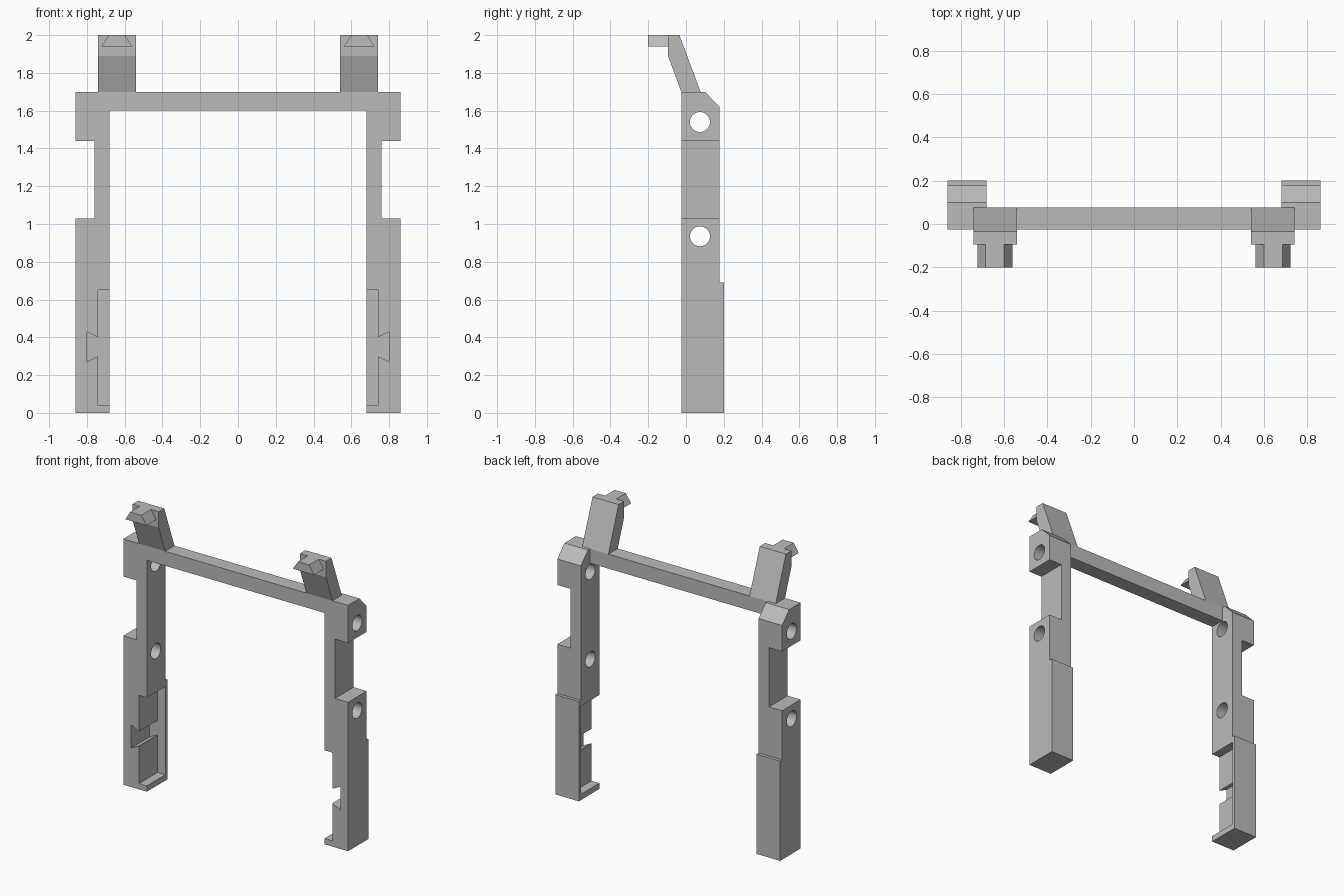
import bpy, bmesh, math
from mathutils import Vector

if "Cube" in bpy.data.objects:
    bpy.data.objects.remove(bpy.data.objects["Cube"], do_unlink=True)

grey = bpy.data.materials.new("plain grey")
grey.use_nodes = True
colour = (0.5, 0.5, 0.5, 1)
grey.diffuse_color = colour
grey.node_tree.nodes["Principled BSDF"].inputs["Base Color"].default_value = colour


def prism(name, points, axis, start, end, side=1):
    """Extrude an outline: (x, z) points along y, or (y, z) points along x."""
    def place(p, depth):
        v = Vector((p[0], depth, p[1]) if axis == "y" else (depth, p[0], p[1]))
        v.x *= side
        return v
    bm = bmesh.new()
    face = bm.faces.new([bm.verts.new(place(p, start)) for p in points])
    grown = bmesh.ops.extrude_face_region(bm, geom=[face])["geom"]
    verts = [g for g in grown if isinstance(g, bmesh.types.BMVert)]
    offset = place((0, 0), end) - place((0, 0), start)
    bmesh.ops.translate(bm, verts=verts, vec=offset)
    bmesh.ops.recalc_face_normals(bm, faces=bm.faces)
    mesh = bpy.data.meshes.new(name)
    bm.to_mesh(mesh)
    bm.free()
    mesh.materials.append(grey)
    obj = bpy.data.objects.new(name, mesh)
    bpy.context.collection.objects.link(obj)
    return obj


def rect(a0, b0, a1, b1):
    return [(a0, b0), (a1, b0), (a1, b1), (a0, b1)]


def circle(y, z, radius, count=32):
    turn = 2 * math.pi / count
    return [(y + radius * math.cos(i * turn), z + radius * math.sin(i * turn)) for i in range(count)]


def cut(target, cutter):
    cutter.hide_render = True
    mod = target.modifiers.new("cut", "BOOLEAN")
    mod.operation, mod.solver, mod.object = "DIFFERENCE", "EXACT", cutter
    bpy.ops.object.select_all(action="DESELECT")
    bpy.context.view_layer.objects.active = target
    target.select_set(True)
    bpy.ops.object.modifier_apply(modifier=mod.name)
    bpy.data.objects.remove(cutter, do_unlink=True)


INNER, OUTER, FRONT, BACK, TOP = 0.68, 0.86, -0.025, 0.178, 1.7

# Post outline: outer clip recess, inner pocket and dovetail slot
post_outline = [
    (INNER, 0), (OUTER, 0), (OUTER, 1.03), (0.76, 1.03), (0.76, 1.44),
    (OUTER, 1.44), (OUTER, TOP), (INNER, TOP), (INNER, 0.65), (0.74, 0.65),
    (0.74, 0.4), (0.8, 0.43), (0.8, 0.27), (0.74, 0.3), (0.74, 0.04), (INNER, 0.04)]
arm_outline = [(FRONT, TOP), (0.077, TOP), (-0.035, 2), (-0.095, 2), (-0.095, 1.89)]
hook_outline = [(0.56, 1.94), (0.722, 1.94), (0.685, 2), (0.6, 2)]

for side, label in ((1, "left"), (-1, "right")):
    post = prism(label + "_post", post_outline, "y", FRONT, BACK, side)
    # Sloped back corner and the two cross holes
    cut(post, prism("corner_cutter", [(0.1, TOP), (BACK, 1.62), (0.3, 1.62), (0.3, 1.8), (0.1, 1.8)],
                    "x", 0.6, 0.95, side))
    for height in (0.935, 1.54):
        cut(post, prism("hole_cutter", circle(0.074, height, 0.053), "x", 0.6, 0.95, side))
    bpy.ops.object.shade_smooth_by_angle(angle=math.radians(25))

    # Thin plate closing the pocket, slanted arm and dovetail hook
    prism(label + "_back_plate", rect(INNER, 0, OUTER, 0.69), "y", BACK, 0.2, side)
    prism(label + "_arm", arm_outline, "x", 0.54, 0.74, side)
    prism(label + "_hook", hook_outline, "y", -0.2, -0.095, side)

# Beam joining the posts
prism("cross_beam", rect(-INNER, 1.6, INNER, TOP), "y", FRONT, 0.077)
